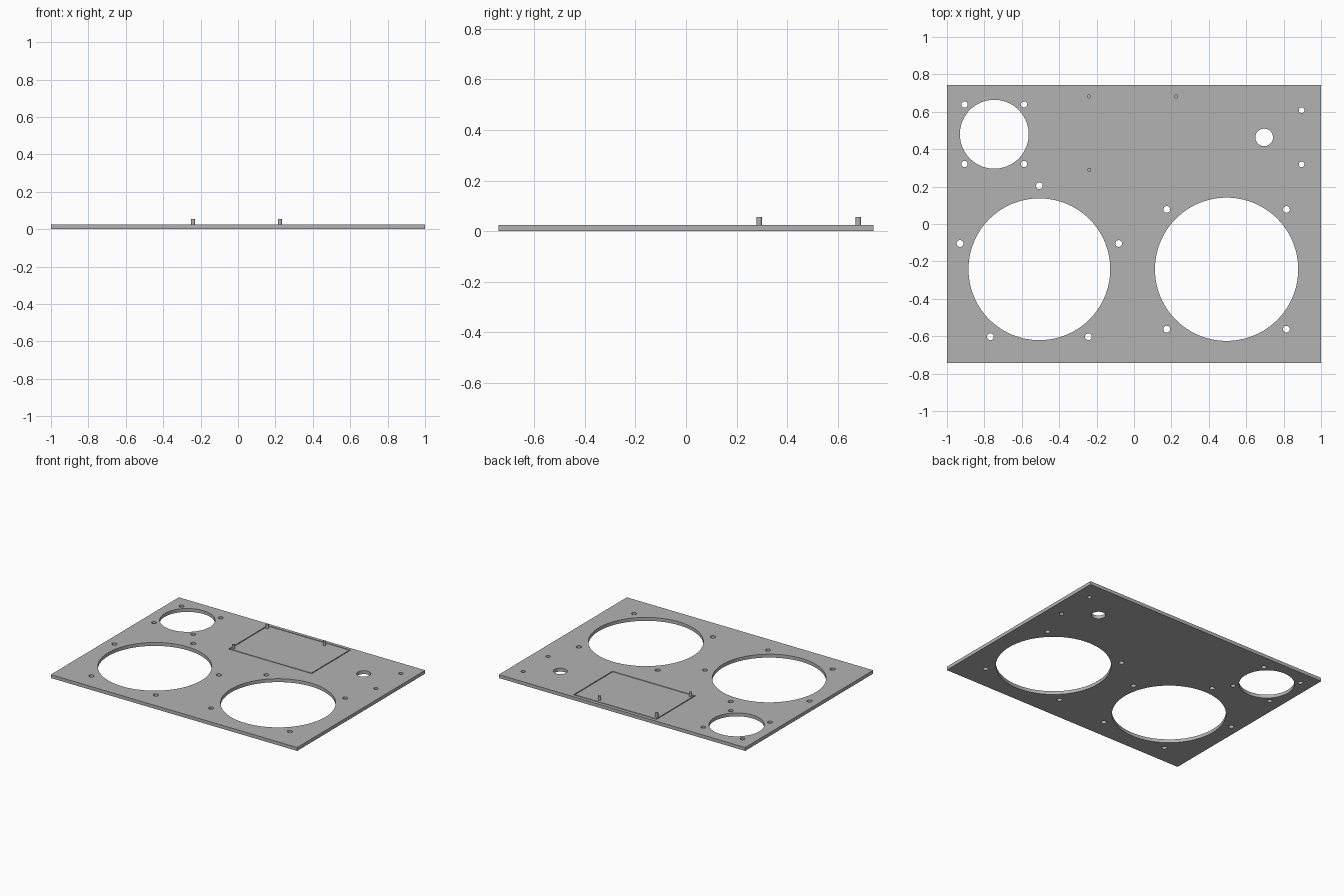
import bpy, bmesh, math
from mathutils import Matrix

if "Cube" in bpy.data.objects:
    bpy.data.objects.remove(bpy.data.objects["Cube"])

TOP = 0.025          # plate thickness
PIN_TOP = 0.055

grey = bpy.data.materials.new("light grey")
grey.diffuse_color = (0.45, 0.45, 0.45, 1)
grey.use_nodes = True
grey.node_tree.nodes["Principled BSDF"].inputs["Base Color"].default_value = grey.diffuse_color


def finish(name, bm):
    bmesh.ops.recalc_face_normals(bm, faces=bm.faces)
    mesh = bpy.data.meshes.new(name)
    bm.to_mesh(mesh)
    bm.free()
    mesh.materials.append(grey)
    obj = bpy.data.objects.new(name, mesh)
    bpy.context.collection.objects.link(obj)
    return obj


def add_cylinder(bm, x, y, r, z0, z1, sides):
    bmesh.ops.create_cone(bm, cap_ends=True, segments=sides, radius1=r, radius2=r,
                          depth=z1 - z0, matrix=Matrix.Translation((x, y, (z0 + z1) / 2)))


def smooth(obj):
    bpy.ops.object.select_all(action='DESELECT')
    obj.select_set(True)
    bpy.context.view_layer.objects.active = obj
    bpy.ops.object.shade_smooth_by_angle(angle=math.radians(30))


def cut(obj, cutter):
    mod = obj.modifiers.new("cut", 'BOOLEAN')
    mod.operation = 'DIFFERENCE'
    mod.solver = 'EXACT'
    mod.object = cutter
    bpy.context.view_layer.objects.active = obj
    bpy.ops.object.modifier_apply(modifier=mod.name)
    bpy.data.objects.remove(cutter)


# Flat panel
bm = bmesh.new()
bmesh.ops.create_cube(bm, size=1, matrix=Matrix.Translation((0, 0, TOP / 2))
                      @ Matrix.Diagonal((2, 1.484, TOP, 1)))
panel = finish("panel", bm)

# Large openings: x, y, radius
holes = [(-0.506, -0.242, 0.379), (0.495, -0.242, 0.383),
         (-0.747, 0.48, 0.184), (0.696, 0.463, 0.047)]
# Five screw holes round the left opening
for i in range(5):
    a = math.radians(90 + 72 * i)
    holes.append((-0.506 + 0.446 * math.cos(a), -0.242 + 0.446 * math.sin(a), 0.018))
# Four screw holes in a square round the right and the small opening
for cx, cy, d, r in ((0.495, -0.242, 0.32, 0.018), (-0.747, 0.48, 0.159, 0.017)):
    holes += [(cx + sx * d, cy + sy * d, r) for sx in (-1, 1) for sy in (-1, 1)]
# Pair of screw holes at the right edge
holes += [(0.896, 0.608, 0.015), (0.896, 0.319, 0.015)]

bm = bmesh.new()
for x, y, r in holes:
    add_cylinder(bm, x, y, r, -0.1, 0.1, 96 if r > 0.1 else 32)
cut(panel, finish("hole_cutter", bm))

# Engraved rectangle around the pins
X0, X1, Y0, Y1, W, DEPTH = -0.263, 0.412, 0.265, 0.718, 0.007, 0.006
bm = bmesh.new()
rings = []
for inset in (0, W):
    for z in (TOP - DEPTH, TOP + 0.02):
        rings.append([bm.verts.new((x, y, z)) for x, y in (
            (X0 + inset, Y0 + inset), (X1 - inset, Y0 + inset),
            (X1 - inset, Y1 - inset), (X0 + inset, Y1 - inset))])
for a, b in ((0, 1), (1, 3), (3, 2), (2, 0)):
    for i in range(4):
        j = (i + 1) % 4
        bm.faces.new((rings[a][i], rings[a][j], rings[b][j], rings[b][i]))
cut(panel, finish("groove_cutter", bm))
smooth(panel)

# Mounting pins
for n, (x, y) in enumerate(((-0.24, 0.682), (0.225, 0.682), (-0.24, 0.29))):
    bm = bmesh.new()
    add_cylinder(bm, x, y, 0.0105, TOP - 0.005, PIN_TOP, 24)
    smooth(finish("mounting_pin_%d" % (n + 1), bm))
